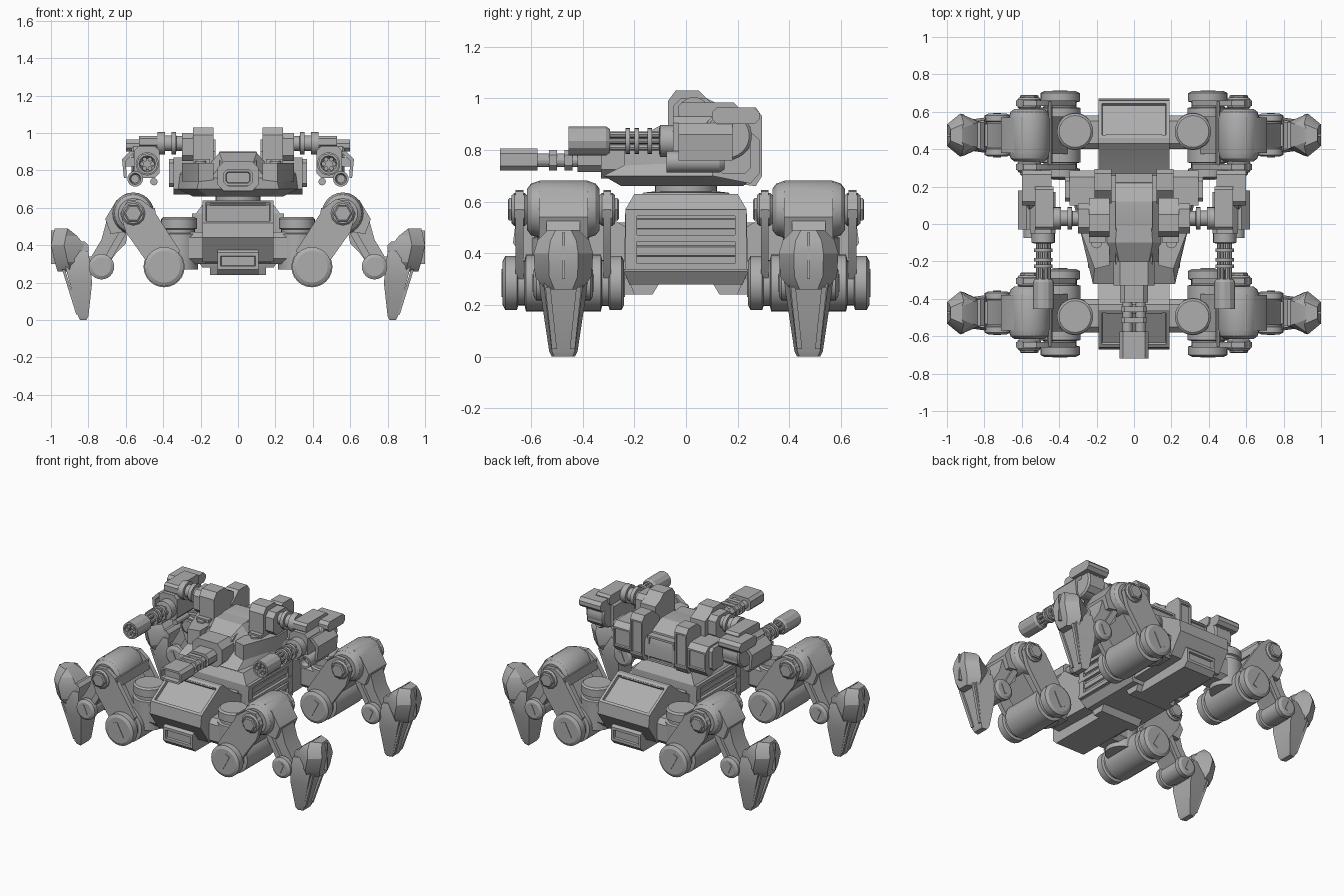
import bpy, bmesh, math
from mathutils import Vector

if "Cube" in bpy.data.objects:
    bpy.data.objects.remove(bpy.data.objects["Cube"])

GREY = (0.42, 0.42, 0.42, 1)
metal = bpy.data.materials.new("plain grey metal")
metal.use_nodes = True
metal.diffuse_color = GREY
metal.node_tree.nodes["Principled BSDF"].inputs["Base Color"].default_value = GREY

# Mirror sets: (name prefix, x sign, y sign)
ONE = [("", 1, 1)]
SIDES = [("left_", 1, 1), ("right_", -1, 1)]
ENDS = [("front_", 1, 1), ("rear_", 1, -1)]
LEGS = [(e + s, sx, sy) for e, _, sy in ENDS for s, sx, _ in SIDES]
made = []


def loft(name, sections, flips=ONE, recess=None):
    """Skin matching rings of points, cap the ends, and copy to each mirror."""
    for prefix, sx, sy in flips:
        bm = bmesh.new()
        rings = [[bm.verts.new(p) for p in s] for s in sections]
        n = len(rings[0])
        for a, b in zip(rings, rings[1:]):
            for i in range(n):
                j = (i + 1) % n
                bm.faces.new((a[i], a[j], b[j], b[i]))
        bm.faces.new(rings[0])
        bm.faces.new(rings[-1])
        bmesh.ops.recalc_face_normals(bm, faces=bm.faces)
        if recess:
            way, border, depth = recess
            bm.normal_update()
            hit = [f for f in bm.faces if f.normal.dot(Vector(way).normalized()) > 0.9]
            bmesh.ops.inset_individual(bm, faces=hit, thickness=border, depth=0)
            bmesh.ops.inset_individual(bm, faces=hit, thickness=0.004, depth=-depth)
        for v in bm.verts:
            v.co.x *= sx
            v.co.y *= sy
        bmesh.ops.recalc_face_normals(bm, faces=bm.faces)
        mesh = bpy.data.meshes.new(prefix + name)
        bm.to_mesh(mesh)
        bm.free()
        mesh.materials.append(metal)
        ob = bpy.data.objects.new(prefix + name, mesh)
        bpy.context.collection.objects.link(ob)
        made.append(ob)


def place(axis, u, v, t):
    return {"x": (t, u, v), "y": (u, t, v), "z": (u, v, t)}[axis]


def prism(name, axis, pts, a, b, flips=ONE, recess=None):
    loft(name, [[place(axis, u, v, t) for u, v in pts] for t in (a, b)], flips, recess)


def box(name, x0, x1, y0, y1, z0, z1, flips=ONE, cut=0.0, axis="y", recess=None):
    lo, hi = {"x": ((y0, z0), (y1, z1)), "y": ((x0, z0), (x1, z1)), "z": ((x0, y0), (x1, y1))}[axis]
    a, b = {"x": (x0, x1), "y": (y0, y1), "z": (z0, z1)}[axis]
    (p, q), (r, s), c = lo, hi, cut
    pts = [(p, q), (r, q), (r, s), (p, s)] if not c else [
        (p + c, q), (r - c, q), (r, q + c), (r, s - c), (r - c, s), (p + c, s), (p, s - c), (p, q + c)]
    prism(name, axis, pts, a, b, flips, recess)


def lathe(name, axis, u, v, prof, flips=ONE, seg=24):
    loft(name, [[place(axis, u + r * math.cos(k * math.tau / seg), v + r * math.sin(k * math.tau / seg), t)
                 for k in range(seg)] for t, r in prof], flips)


# Hull: middle body, sloping noses at both ends
loft("hull_middle", [[(-x, -y, z), (x, -y, z), (x, y, z), (-x, y, z)] for z, x, y in
                     ((.28, .19, .22), (.33, .225, .24), (.57, .225, .235), (.63, .18, .2))])
prism("hull_core", "x", [(-.45, .32), (.45, .32), (.45, .52), (-.45, .52)], -.17, .17)
prism("hull_nose", "x", [(-.23, .30), (-.23, .5), (-.33, .56), (-.43, .64), (-.46, .64), (-.66, .52),
                         (-.67, .44), (-.58, .31)], -.19, .19, ENDS, ((0, -.5, .86), .025, .018))
prism("nose_vent", "x", [(-.46, .6), (-.44, .62), (-.46, .64), (-.48, .625)], -.15, .15, ENDS)
box("belly_box", -.11, .11, -.64, -.13, .24, .39, ENDS, .03, "x", (( 0, -1, 0), .025, .015))
prism("belly_keel", "x", [(-.2, .24), (-.13, .24), (-.1, .29), (-.22, .29)], -.15, .15, ENDS)

# Louvred side panels
for i, z in enumerate((.335, .445, .545)):
    box(f"side_bar_{i}", .2, .245, -.235, .235, z, z + .025, SIDES)
for i, z in enumerate((.38, .485)):
    prism(f"side_louvre_{i}", "y", [(.2, z), (.235, z + .012), (.235, z + .045), (.2, z + .06)], -.19, .19, SIDES)
for i, y in enumerate((-.235, .19)):
    box(f"side_post_{i}", .2, .243, y, y + .045, .34, .57, SIDES)

# Turret ring and base
lathe("turret_ring", "z", 0, 0, [(.57, .2), (.59, .2), (.635, .165), (.64, .12), (.68, .12)], seg=32)
loft("turret_base", [[(-x, f, z), (x, f, z), (x + w, .1, z), (x + w, b, z), (-x - w, b, z), (-x - w, .1, z)]
                     for z, x, w, f, b in ((.66, .16, .08, -.25, .22), (.70, .22, .1, -.32, .27),
                                           (.78, .2, .11, -.16, .27), (.82, .14, .14, -.08, .26))])
prism("turret_spine", "x", [(-.28, .72), (-.28, .8), (-.12, .87), (0, .9), (.12, .9), (.22, .85),
                            (.25, .7)], -.1, .1)
loft("cockpit_hood", [[(-w, y, .72), (w, y, .72), (w, y, z - .06), (w - .05, y, z), (.05 - w, y, z),
                       (.05 - w - .05, y, z - .06)] for y, w, z in ((-.2, .13, .84), (-.1, .15, .895), (.12, .13, .9))])
prism("turret_cheek", "z", [(.13, -.22), (.21, -.24), (.3, 0), (.3, .1), (.13, .1)], .74, .84, SIDES)
lathe("cheek_bolt", "z", .2, -.1, [(.83, .03), (.85, .03)], SIDES, 16)
prism("rear_pod", "x", [(.11, .68), (.27, .66), (.295, .7), (.295, .93), (.27, .965), (.18, .965),
                        (.11, .9)], .12, .21, SIDES, ((0, 1, 0), .015, .01))
prism("rear_side_pod", "x", [(.1, .7), (.25, .67), (.285, .71), (.285, .84), (.25, .87), (.1, .87)],
      .21, .345, SIDES, ((0, 1, 0), .015, .01))
box("side_fin", .345, .37, .12, .25, .71, .86, SIDES, .02, "x")
box("rear_hatch", -.1, .1, .22, .27, .67, .84, recess=((0, 1, 0), .02, .01))

# Central twin cannon
box("cannon_mount", -.11, .11, -.33, -.2, .69, .85, cut=.035)
box("cannon_sleeve", -.075, .075, -.42, -.3, .715, .805, cut=.025)
for i, y in enumerate((-.47, -.53)):
    box(f"cannon_clamp_{i}", -.07, .07, y, y + .03, .72, .80, cut=.02)
lathe("cannon_barrel", "y", .035, .76, [(-.6, .027), (-.35, .027)], SIDES, 14)
box("cannon_muzzle", -.078, .078, -.72, -.575, .72, .805, cut=.018, recess=((0, -1, 0), .014, .03))

# Shoulders and arm shafts
prism("shoulder_housing", "x", [(-.07, .82), (.1, .8), (.14, .85), (.14, .97), (.08, 1.0), (.05, 1.03),
                                (-.04, 1.03), (-.07, .99)], .13, .24, SIDES)
box("shoulder_collar", .24, .3, -.05, .11, .85, 1.0, SIDES, .03, "x")
box("shoulder_foot", .15, .24, -.1, .05, .78, .86, SIDES)
lathe("shoulder_shaft", "x", .03, .945, [(.28, .04), (.33, .04), (.331, .06), (.355, .06), (.356, .042),
                                         (.39, .042), (.391, .06), (.43, .06)], SIDES)

# Arm gun pods
box("gun_body", .42, .555, -.05, .17, .76, .93, SIDES, .025)
box("gun_roof", .43, .53, -.03, .2, .92, .985, SIDES, .015, "x")
box("ammo_box", .44, .6, .1, .285, .9, .965, SIDES, .02, "x")
box("ammo_rear", .45, .56, .17, .25, .78, .92, SIDES, .03, "x")
lathe("ammo_drum", "x", .16, .855, [(.44, .085), (.45, .095), (.56, .095), (.57, .085)], SIDES)
prism("gun_shield", "y", [(.55, .9), (.575, .905), (.62, .86), (.61, .76), (.595, .76), (.6, .85)],
      -.03, .18, SIDES)
box("shield_strut", .54, .61, .03, .11, .82, .87, SIDES)
lathe("launcher_tube", "y", .55, .755, [(-.04, .022), (-.075, .03), (-.075, .042), (.13, .042), (.15, .03)], SIDES, 16)
lathe("launcher_small_tube", "y", .45, .74, [(-.03, .02), (.1, .02)], SIDES, 12)
lathe("rotary_collar", "y", .485, .835, [(-.105, .045), (-.1, .062), (-.04, .062)], SIDES, 20)
for i, y in enumerate((-.235, -.2, -.15)):
    lathe(f"rotary_band_{i}", "y", .485, .835, [(y, .05), (y + .018, .05)], SIDES, 20)
lathe("rotary_shroud", "y", .485, .835, [(-.41, .03), (-.455, .044), (-.455, .056), (-.31, .056), (-.295, .046)], SIDES, 12)
for k in range(6):
    a = k * math.tau / 6
    lathe(f"rotary_barrel_{k}", "y", .485 + .028 * math.cos(a), .835 + .028 * math.sin(a),
          [(-.453, .012), (-.07, .012)], SIDES, 8)

# Legs: authored at the front left and mirrored to all four corners
C = -.475
box("hip_bracket", .17, .34, C - .105, C + .075, .3, .47, LEGS, .03, "x")
lathe("hip_turntable", "z", .315, -.495, [(.27, .1), (.46, .1), (.465, .085), (.485, .085), (.49, .097),
                                          (.54, .097), (.55, .085)], LEGS)
lathe("hip_drum", "y", .395, .285, [(-.71, .085), (-.7, .105), (-.655, .105), (-.65, .088), (-.625, .088),
                                    (-.62, .11), (-.33, .11), (-.325, .09), (-.3, .09), (-.295, .105),
                                    (-.25, .105), (-.24, .085)], LEGS)
for i, y in enumerate((-.714, -.244)):
    prism(f"hip_key_{i}", "y", [(.355, .245), (.385, .23), (.435, .325), (.405, .34)], y, y + .008, LEGS)
thigh = [(.31, .37), (.46, .6), (.52, .645), (.59, .64), (.63, .57), (.6, .47), (.48, .3), (.39, .25)]
for i, y in enumerate((C - .185, C + .155)):
    prism(f"thigh_plate_{i}", "y", thigh, y, y + .03, LEGS)
prism("thigh_core", "y", [(.34, .36), (.47, .58), (.58, .58), (.58, .47), (.46, .32)], C - .1, C + .1, LEGS)
prism("thigh_fin", "y", [(.435, .54), (.445, .6), (.455, .6), (.465, .54)], C - .18, C + .16, LEGS)
lathe("knee_axle", "y", .56, .57, [(C - .215, .042), (C - .21, .05), (C + .21, .05), (C + .215, .042)], LEGS, 6)
for i, y in enumerate((C - .2, C + .14)):
    lathe(f"knee_ring_{i}", "y", .56, .57, [(y, .055), (y + .01, .064), (y + .05, .064), (y + .06, .055)], LEGS, 12)
lathe("knee_dome", "y", .56, .57, [(C - .14, .08), (C - .125, .1), (C - .09, .112), (C + .09, .112),
                                   (C + .125, .1), (C + .14, .08)], LEGS)
prism("knee_guard", "y", [(.55, .68), (.6, .675), (.65, .64), (.71, .54), (.68, .46), (.56, .48)], C - .095, C + .095, LEGS)
prism("shin", "y", [(.58, .52), (.7, .54), (.73, .43), (.79, .33), (.72, .26), (.65, .36), (.6, .41)], C - .065, C + .065, LEGS)
for i, y in enumerate((C - .085, C + .055)):
    prism(f"shin_piston_{i}", "y", [(.6, .46), (.63, .48), (.71, .34), (.68, .32)], y, y + .03, LEGS)
lathe("ankle_drum", "y", .73, .285, [(C - .115, .05), (C - .105, .068), (C - .075, .068), (C - .07, .058),
                                     (C + .07, .058), (C + .075, .068), (C + .105, .068), (C + .115, .05)], LEGS)
for i, y in enumerate((C - .119, C + .111)):
    prism(f"ankle_key_{i}", "y", [(.71, .26), (.73, .25), (.755, .31), (.735, .32)], y, y + .008, LEGS)
box("foot_link", .72, .84, C - .06, C + .06, .24, .34, LEGS, .02)

# Pointed foot with ridges and an angular guard
loft("foot_claw", [[(a, C - h, z), (b, C - h * .8, z), (b, C + h * .8, z), (a, C + h, z)] for z, a, b, h in
                   ((0, .81, .845, .045), (.02, .8, .855, .055), (.2, .78, .9, .082), (.29, .79, .925, .095),
                    (.37, .8, .9, .08))], LEGS)
for i, side in enumerate((-1, 1)):
    loft(f"claw_ridge_{i}", [[(x, C + side * h, z), (x + .015, C + side * h, z), (x + .015, C + side * (h + .02), z),
                             (x, C + side * (h + .02), z)] for z, x, h in ((.03, .85, .025), (.27, .925, .05))], LEGS)
loft("foot_guard", [[(a, C - h * .6, z), (b - .07, C - h, z), (b, C - h * .5, z), (b, C + h * .5, z),
                     (b - .07, C + h, z), (a, C + h * .6, z)] for z, a, b, h in
                    ((.26, .88, .965, .07), (.31, .86, .98, .11), (.4, .82, 1.0, .115), (.45, .86, .99, .1),
                     (.49, .92, .98, .06))], LEGS)
box("guard_slit", .97, 1.0, C - .006, C + .006, .3, .48, LEGS)
box("guard_hinge", .8, .9, C - .07, C + .07, .33, .42, LEGS, .02)

# Smooth the round parts while keeping hard edges
for ob in bpy.context.selected_objects:
    ob.select_set(False)
for ob in made:
    ob.select_set(True)
bpy.context.view_layer.objects.active = made[0]
bpy.ops.object.shade_smooth_by_angle(angle=math.radians(25))
